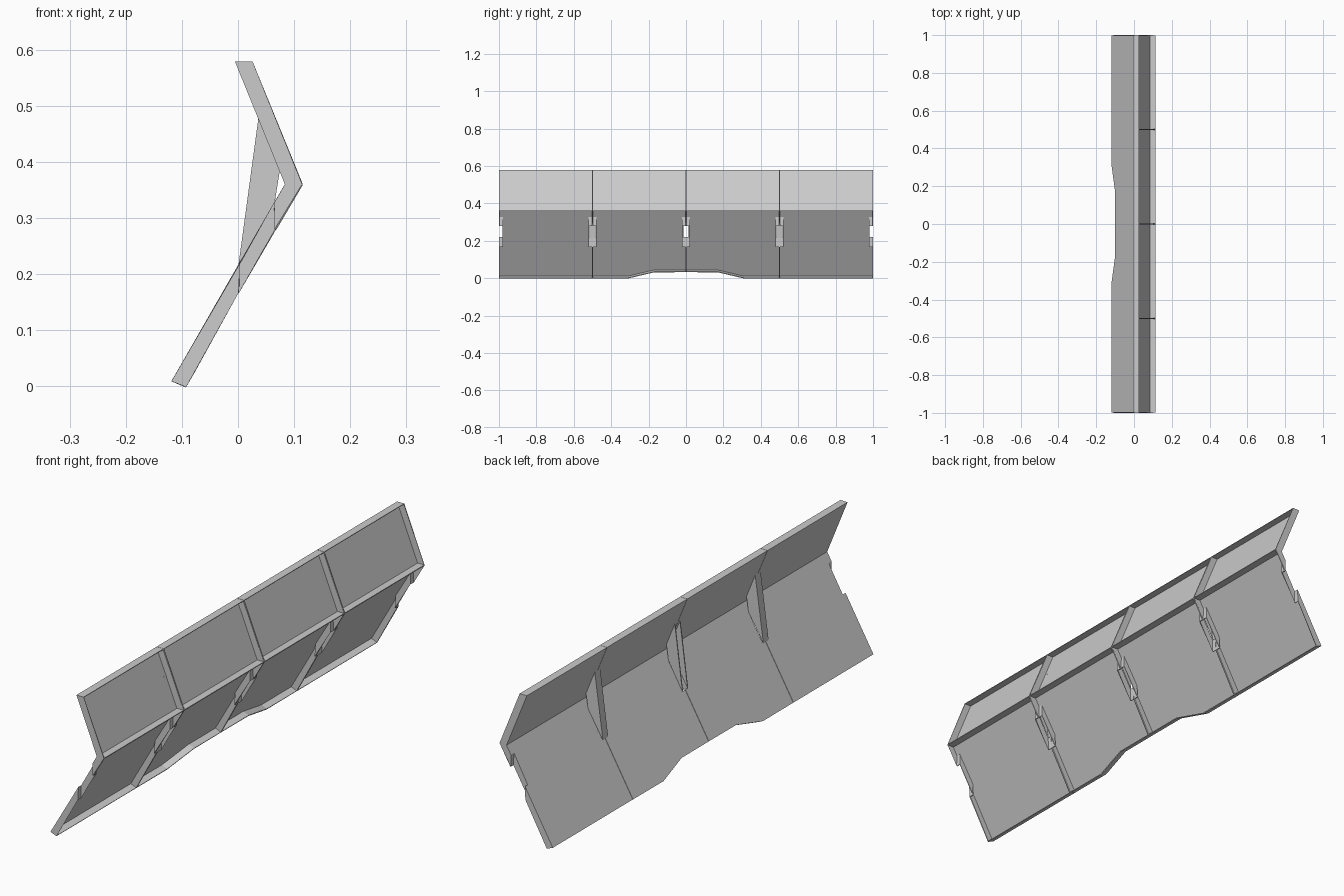
import bpy, bmesh

if "Cube" in bpy.data.objects:
    bpy.data.objects.remove(bpy.data.objects["Cube"])

T = 0.004  # sheet thickness


def finish(name, bm, solid=True):
    """Make an object, mirror it to -y and give the sheet its thickness."""
    bmesh.ops.recalc_face_normals(bm, faces=bm.faces[:])
    me = bpy.data.meshes.new(name)
    bm.to_mesh(me)
    bm.free()
    ob = bpy.data.objects.new(name, me)
    bpy.context.scene.collection.objects.link(ob)
    if solid:
        s = ob.modifiers.new("thickness", 'SOLIDIFY')
        s.thickness = T
        s.offset = 0
    m = ob.modifiers.new("mirror", 'MIRROR')
    m.use_axis = (False, True, False)
    m.use_mirror_merge = False
    return ob


def tray(name, inner, outer):
    """Flat skin with a flange following its whole outline."""
    bm = bmesh.new()
    a = [bm.verts.new(p) for p in inner]
    b = [bm.verts.new(p) for p in outer]
    n = len(a)
    bm.faces.new(a)
    for i in range(n):
        j = (i + 1) % n
        bm.faces.new((a[j], a[i], b[i], b[j]))
    return finish(name, bm)


def low_x(z):
    return -0.117 + (z - 0.01) * 0.202 / 0.35


def lower_panel(name, y0, y1, bottom):
    # outline points: y, z, flange offset in x and z
    bot, top = (0.025, -0.01), (0.030, 0.0)
    n0, n1 = (-0.003, -0.051), (0.001, -0.047)
    d = 0.018
    pts = [(y, z, bot) for y, z in bottom]
    pts += [(y1, 0.218, n0), (y1 - d, 0.218, n0), (y1 - d, 0.327, n1), (y1, 0.327, n1)]
    pts += [(y1, 0.36, top), (y0, 0.36, top)]
    pts += [(y0, 0.327, n1), (y0 + d, 0.327, n1), (y0 + d, 0.218, n0), (y0, 0.218, n0)]
    inner = [(low_x(z), y, z) for y, z, o in pts]
    outer = [(low_x(z) + o[0], y, z + o[1]) for y, z, o in pts]
    tray(name, inner, outer)


# lower panels: the inner pair carries the raised bottom cutout
e = T / 2
lower_panel("inner_lower_panel", e, 0.5 - e,
            [(e, 0.043), (0.17, 0.043), (0.31, 0.01), (0.5 - e, 0.01)])
lower_panel("outer_lower_panel", 0.5 + e, 1 - e, [(0.5 + e, 0.01), (1 - e, 0.01)])

# upper panels
for name, y0, y1 in (("inner_upper_panel", e, 0.5 - e), ("outer_upper_panel", 0.5 + e, 1 - e)):
    inner = [(0.085, y0, 0.36), (0.085, y1, 0.36), (-0.004, y1, 0.578), (-0.004, y0, 0.578)]
    tray(name, inner, [(x + 0.03, y, z) for x, y, z in inner])

# gussets bracing the upper and lower panels
G = [(0.037, 0.48), (0.003, 0.218), (0.064, 0.325), (0.073, 0.385)]


def gusset(name, sides, strip):
    bm = bmesh.new()
    rows = [[bm.verts.new((x, y, z)) for x, z in G] for y in sides]
    for r in rows:
        bm.faces.new(r)
    if strip:
        a, b = rows
        for i in (0, 2, 3):
            j = (i + 1) % 4
            bm.faces.new((a[i], a[j], b[j], b[i]))
    return finish(name, bm)


gusset("side_gusset", (0.484, 0.516), True)
gusset("centre_gusset", (0.016,), False)
